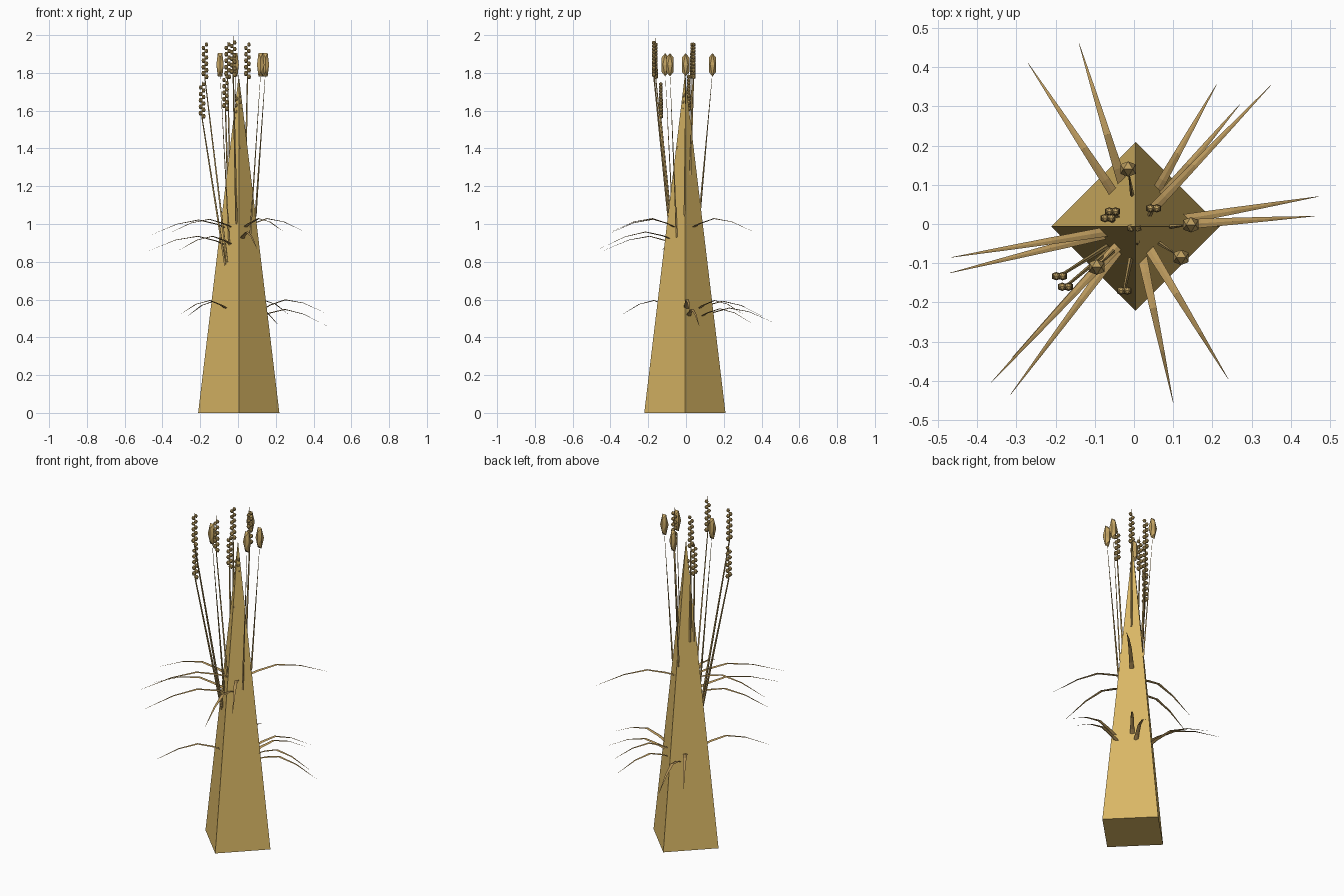
import bpy, bmesh
from math import cos, sin, tau
from mathutils import Vector

if "Cube" in bpy.data.objects:
    bpy.data.objects.remove(bpy.data.objects["Cube"], do_unlink=True)

HEIGHT, RADIUS = 1.79, 0.215
CENTER = Vector((0.004, -0.006, 0))
UP = Vector((0, 0, 1))
GOLDEN = (1 + 5 ** 0.5) / 2


def material(name, color):
    m = bpy.data.materials.new(name)
    m.use_nodes = True
    m.diffuse_color = color
    m.node_tree.nodes["Principled BSDF"].inputs["Base Color"].default_value = color
    return m


tan = material("straw tan", (0.70, 0.475, 0.13, 1))
brown = material("leaf brown", (0.49, 0.315, 0.108, 1))
seed = material("seed brown", (0.55, 0.37, 0.125, 1))


def finish(name, bm, mat):
    bmesh.ops.recalc_face_normals(bm, faces=bm.faces)
    mesh = bpy.data.meshes.new(name)
    bm.to_mesh(mesh)
    bm.free()
    mesh.materials.append(mat)
    obj = bpy.data.objects.new(name, mesh)
    bpy.context.collection.objects.link(obj)


def surface_point(x, y, z):
    """Point on the trunk side at height z, in the direction of x, y."""
    s = RADIUS * (1 - z / HEIGHT) / (abs(x) + abs(y))
    return Vector((x * s, y * s, z)) + CENTER


def tube(bm, points, sizes):
    """Four-sided loft; sizes are (half width, half thickness)."""
    along = points[-1] - points[0]
    side = along.cross(UP).normalized()
    rings = []
    for i, (p, (w, t)) in enumerate(zip(points, sizes)):
        d = points[min(i + 1, len(points) - 1)] - points[max(i - 1, 0)]
        normal = side.cross(d).normalized()
        rings.append([bm.verts.new(p + side * w * cos(tau * k / 4)
                                   + normal * t * sin(tau * k / 4))
                      for k in range(4)])
    for a, b in zip(rings, rings[1:]):
        for k in range(4):
            n = (k + 1) % 4
            bm.faces.new((a[k], a[n], b[n], b[k]))
    bm.faces.new(rings[0])
    bm.faces.new(rings[-1])


def gem(bm, center, radius, tall):
    """Icosahedron with an edge on top, stretched upwards."""
    corners = []
    for a in (-1, 1):
        for b in (-GOLDEN, GOLDEN):
            corners += [(a, 0, b), (0, b, a), (b, a, 0)]
    verts = [bm.verts.new(center + Vector((x, y, z * tall)) * radius / GOLDEN)
             for x, y, z in corners]
    bmesh.ops.convex_hull(bm, input=verts)


# Four-sided trunk
bm = bmesh.new()
bmesh.ops.create_cone(bm, cap_ends=True, segments=4, radius1=RADIUS, radius2=0, depth=HEIGHT)
bmesh.ops.translate(bm, verts=bm.verts, vec=CENTER + UP * HEIGHT / 2)
finish("trunk", bm, tan)

# Drooping leaves: tip x, tip y, root height, tip height
leaves = [
    (-0.27, 0.41, 0.55, 0.51), (-0.14, 0.46, 0.51, 0.48), (0.21, 0.355, 0.51, 0.47),
    (0.27, 0.305, 0.55, 0.52), (0.35, 0.355, 0.98, 0.96), (0.47, 0.07, 0.51, 0.46),
    (0.46, 0.02, 0.55, 0.53), (0.24, -0.395, 0.98, 0.96), (0.1, -0.455, 0.92, 0.87),
    (-0.315, -0.435, 0.89, 0.86), (-0.365, -0.405, 0.98, 0.95), (-0.31, -0.34, 0.55, 0.52),
    (-0.47, -0.125, 0.89, 0.86), (-0.465, -0.085, 0.98, 0.94)]
for x, y, root, end in leaves:
    start, tip = surface_point(x, y, root), Vector((x, y, end))
    start -= Vector((x, y, 0)) * 0.03
    points = [start.lerp(tip, f) + UP * lift
              for f, lift in ((0, 0), (0.12, 0.024), (0.36, 0.056), (0.65, 0.045), (1, 0))]
    sizes = [(w, w * 0.25) for w in (0.0125, 0.0115, 0.009, 0.0055, 0.0005)]
    bm = bmesh.new()
    tube(bm, points, sizes)
    finish("leaf", bm, brown)

# Thin stalks with long seed pods: x, y, root height
pods = [(-0.015, 0.14, 1.06), (0.145, -0.002, 1.04), (0.12, -0.085, 0.93), (-0.095, -0.11, 0.89)]
for x, y, root in pods:
    start, tip = surface_point(x, y, root), Vector((x, y, 1.8))
    bm = bmesh.new()
    tube(bm, [start, tip], [(0.0055, 0.0055), (0.0008, 0.0008)])
    finish("pod_stalk", bm, seed)
    bm = bmesh.new()
    gem(bm, Vector((x, y, 1.843)), 0.0195, 3.15)
    finish("seed_pod", bm, seed)

# Grain stalks with beads alternating left and right: x, y, root height, bead start
grains = [
    (-0.19, -0.133, 0.78, 1.56), (-0.175, -0.16, 0.8, 1.77), (-0.055, 0.032, 1.2, 1.77),
    (-0.066, 0.015, 1.2, 1.6), (0.05, 0.04, 1.26, 1.77), (-0.025, -0.17, 1.0, 1.78),
    (0.001, -0.01, 1.4, 1.5)]
for x, y, root, low in grains:
    start, tip = surface_point(x, y, root), Vector((x, y, low))
    bm = bmesh.new()
    tube(bm, [start, tip], [(0.0065, 0.0065), (0.0035, 0.0035)])
    finish("grain_stalk", bm, seed)
    bm = bmesh.new()
    for i in range(11):
        gem(bm, Vector((x + (-1) ** i * 0.008, y, low + 0.01 + i * 0.017)),
            0.011 - i * 0.0002, 1.15)
    # fine awn through the beads
    tube(bm, [tip, tip + Vector((0, 0.0001, 0.215))], [(0.003, 0.003), (0.0005, 0.0005)])
    finish("grain_head", bm, seed)
